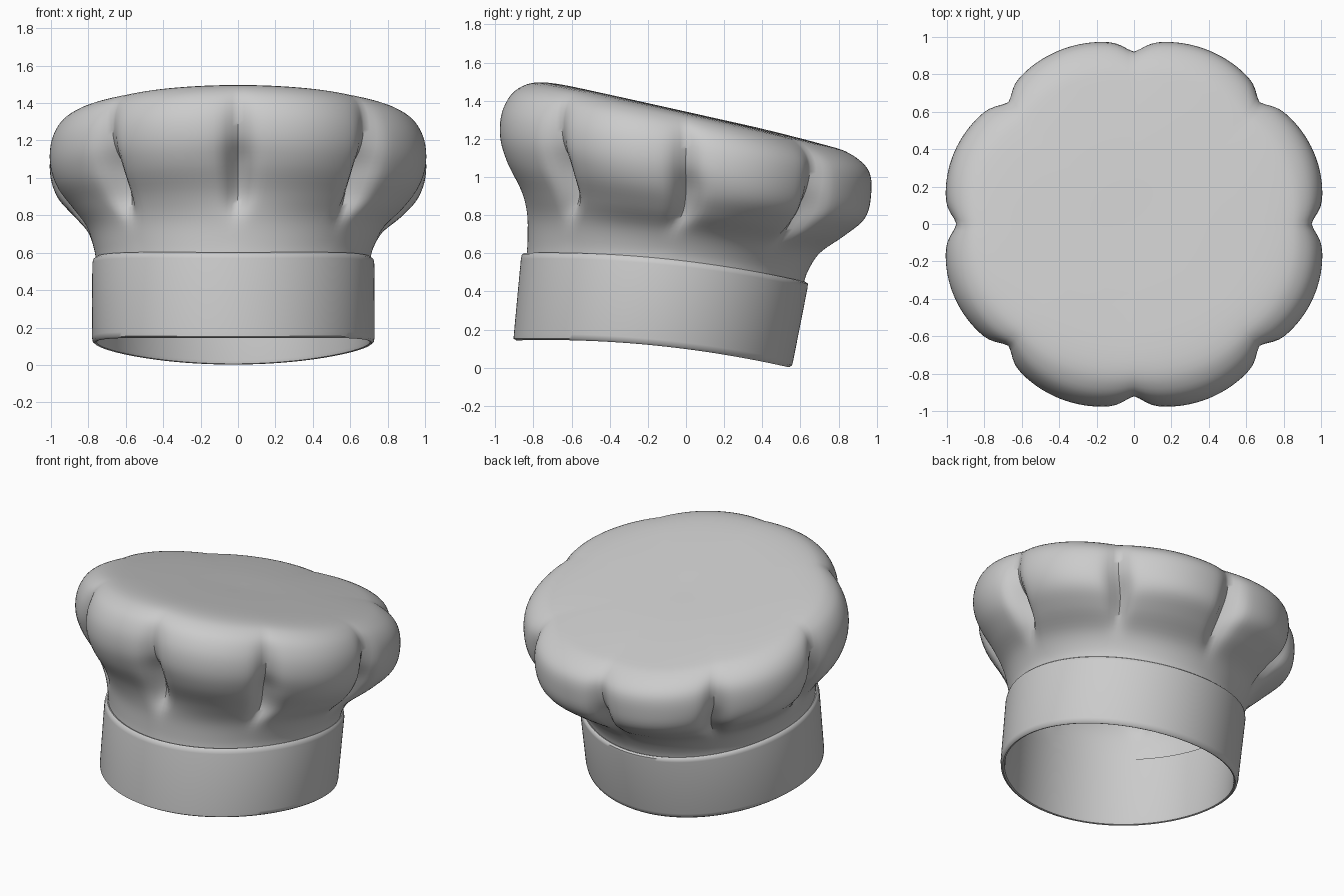
import bpy, bmesh, math

if "Cube" in bpy.data.objects:
    bpy.data.objects.remove(bpy.data.objects["Cube"])

SEG = 192


def catmull(rows, steps):
    """Smoothly interpolate a list of section rows."""
    out = []
    for i in range(len(rows) - 1):
        p0, p1 = rows[max(i - 1, 0)], rows[i]
        p2, p3 = rows[i + 1], rows[min(i + 2, len(rows) - 1)]
        for k in range(steps):
            t = k / steps
            out.append([0.5 * (2 * b + (c - a) * t + (2 * a - 5 * b + 4 * c - d) * t * t
                               + (3 * b - a - 3 * c + d) * t ** 3)
                        for a, b, c, d in zip(p0, p1, p2, p3)])
    return out + [list(rows[-1])]


def pleat(a, lobe, crease):
    """Radial scale of eight soft lobes split by narrow creases."""
    u = 2 * abs((a / (math.pi / 4) + 0.5) % 1 - 0.5)
    return 1 + lobe * (0.04 - 0.06 * (1 - u) ** 2) - 0.05 * crease * math.exp(-(u / 0.17) ** 2)


def loft(name, rows, closed=False):
    """Row: half width, front y, front z, back y, back z, centre x, side lift, lobe, crease."""
    bm = bmesh.new()
    rings = []
    for rx, yf, zf, yb, zb, cx, lift, lobe, crease in rows:
        ring = []
        for i in range(SEG):
            a = 2 * math.pi * i / SEG
            s, c = math.sin(a), math.cos(a)
            f = pleat(a, lobe, crease)
            ring.append(bm.verts.new((cx + rx * c * f,
                                      (yf + yb) / 2 + (yb - yf) / 2 * s * f,
                                      (zf + zb) / 2 + (zb - zf) / 2 * s + lift * c * c)))
        rings.append(ring)
    pairs = list(zip(rings, rings[1:]))
    if closed:
        pairs.append((rings[-1], rings[0]))
    for lo, hi in pairs:
        for i in range(SEG):
            j = (i + 1) % SEG
            bm.faces.new((lo[i], lo[j], hi[j], hi[i]))
    if not closed:
        bm.faces.new(rings[-1])
    bmesh.ops.recalc_face_normals(bm, faces=bm.faces)
    me = bpy.data.meshes.new(name)
    bm.to_mesh(me)
    bm.free()
    ob = bpy.data.objects.new(name, me)
    bpy.context.collection.objects.link(ob)
    bpy.ops.object.select_all(action='DESELECT')
    ob.select_set(True)
    bpy.context.view_layer.objects.active = ob
    bpy.ops.object.shade_smooth_by_angle(angle=math.radians(50))
    return ob


# Head band: thin closed wall with rounded edges
B = (-0.025, 0.045, 0, 0)
loft("head_band", [
    (0.740, -0.890, 0.143, 0.540, 0.002, *B),
    (0.752, -0.904, 0.152, 0.556, 0.012, *B),
    (0.756, -0.903, 0.175, 0.562, 0.035, *B),
    (0.754, -0.866, 0.570, 0.638, 0.420, *B),
    (0.750, -0.861, 0.592, 0.639, 0.440, *B),
    (0.738, -0.848, 0.602, 0.628, 0.450, *B),
    (0.722, -0.832, 0.595, 0.612, 0.443, *B),
    (0.726, -0.874, 0.165, 0.530, 0.025, *B),
    (0.730, -0.880, 0.146, 0.532, 0.006, *B),
], closed=True)

# Pleated puffy crown, from inside the band up to the tilted flat top
crown = [
    (0.730, -0.840, 0.550, 0.610, 0.400, -0.025, 0.045, 0.0, 0.0),
    (0.742, -0.832, 0.640, 0.632, 0.490, -0.025, 0.045, 0.0, 0.0),
    (0.790, -0.835, 0.780, 0.700, 0.595, -0.015, 0.030, 0.1, 0.2),
    (0.880, -0.860, 0.920, 0.830, 0.690, 0.0, 0.015, 0.7, 1.5),
    (0.960, -0.930, 1.080, 0.930, 0.780, 0.0, 0.0, 1.1, 1.9),
    (1.000, -0.970, 1.220, 0.965, 0.900, 0.0, 0.0, 1.0, 1.0),
    (0.985, -0.955, 1.360, 0.955, 1.030, 0.0, 0.0, 0.9, 0.4),
    (0.915, -0.880, 1.465, 0.860, 1.120, 0.0, 0.0, 0.7, 0.0),
    (0.780, -0.730, 1.495, 0.720, 1.170, 0.0, 0.0, 0.3, 0.0),
    (0.400, -0.370, 1.425, 0.370, 1.260, 0.0, 0.0, 0.0, 0.0),
    (0.020, -0.020, 1.345, 0.020, 1.336, 0.0, 0.0, 0.0, 0.0),
]
loft("puffy_crown", catmull(crown, 5))
